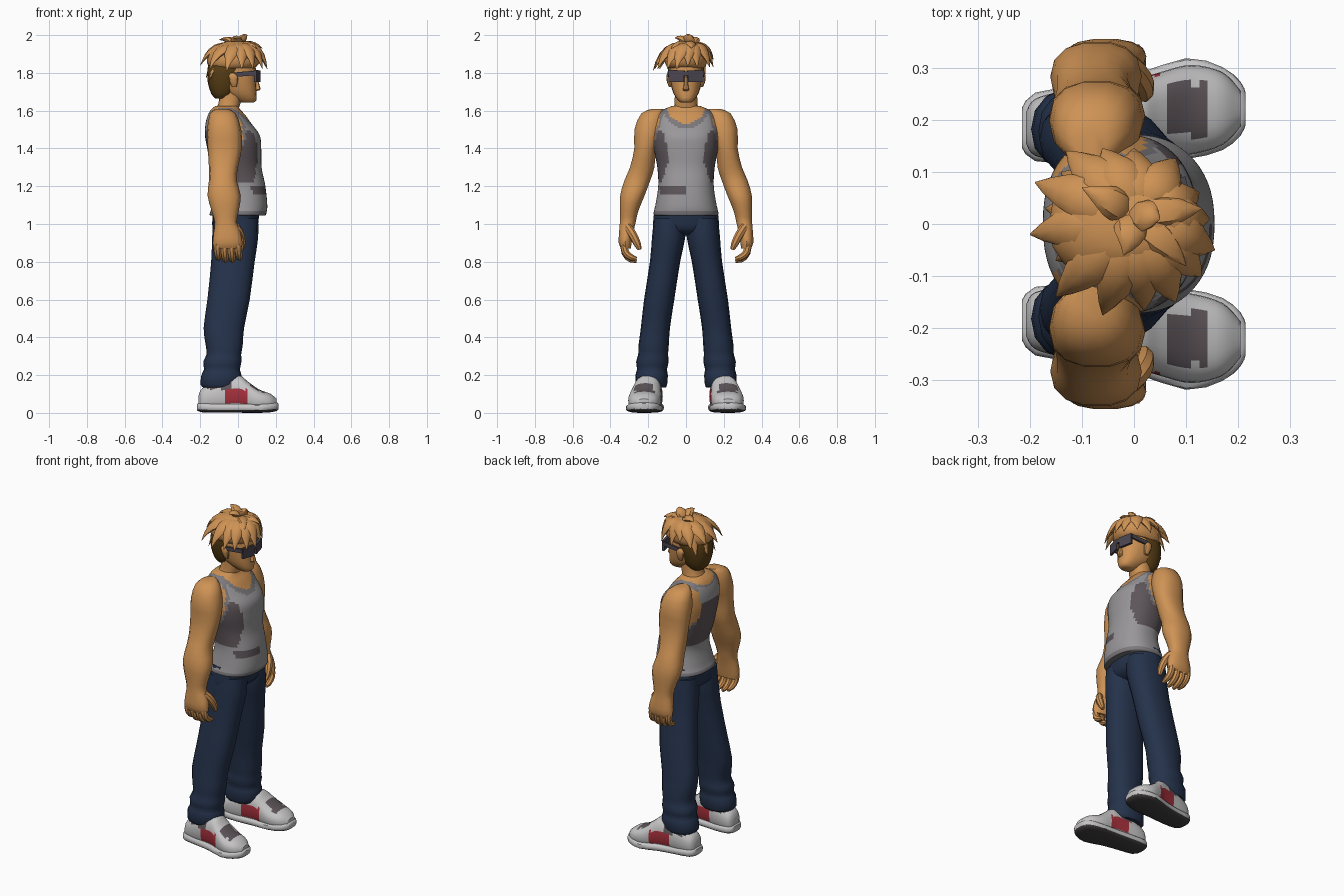
import bpy, bmesh, math
from mathutils import Vector

default_cube = bpy.data.objects.get("Cube")
if default_cube:
    bpy.data.objects.remove(default_cube, do_unlink=True)


def make_material(name, rgb):
    mat = bpy.data.materials.new(name)
    mat.use_nodes = True
    colour = (*rgb, 1)
    mat.diffuse_color = colour
    bsdf = mat.node_tree.nodes["Principled BSDF"]
    bsdf.inputs["Base Color"].default_value = colour
    bsdf.inputs["Roughness"].default_value = 0.9
    return mat


skin = make_material("tan skin and hair", (.62, .29, .09))
nape = make_material("dark brown hair", (.10, .05, .008))
cloth = make_material("light grey cloth", (.32, .31, .32))
shade = make_material("dark grey cloth", (.11, .09, .10))
trim = make_material("mid grey trim", (.20, .19, .20))
denim = make_material("navy denim", (.018, .032, .07))
white = make_material("pale shoe", (.56, .55, .55))
red = make_material("red shoe panel", (.38, .03, .045))
rubber = make_material("dark rubber", (.055, .05, .052))
lens = make_material("sunglasses grey", (.07, .06, .08))


def finish(name, bm, mats, rule=None, angle=40):
    """Turn a bmesh into a shaded object; rule picks the material of a face."""
    bmesh.ops.recalc_face_normals(bm, faces=bm.faces)
    if rule:
        for f in bm.faces:
            f.material_index = mats.index(rule(f.calc_center_median(), f.normal))
    mesh = bpy.data.meshes.new(name)
    bm.to_mesh(mesh)
    bm.free()
    for m in mats:
        mesh.materials.append(m)
    obj = bpy.data.objects.new(name, mesh)
    bpy.context.collection.objects.link(obj)
    bpy.ops.object.select_all(action="DESELECT")
    obj.select_set(True)
    bpy.context.view_layer.objects.active = obj
    bpy.ops.object.shade_smooth_by_angle(angle=math.radians(angle))
    return obj


def skin_rings(bm, rings):
    """Bridge rings of points and close both ends."""
    rows = [[bm.verts.new(p) for p in ring] for ring in rings]
    n = len(rows[0])
    for a, b in zip(rows, rows[1:]):
        for i in range(n):
            j = (i + 1) % n
            bm.faces.new((a[i], a[j], b[j], b[i]))
    bm.faces.new(rows[0])
    bm.faces.new(rows[-1])


def smooth_rows(rows, steps):
    """Catmull-Rom interpolation between the rows."""
    rows = [Vector(r) for r in rows]
    out = []
    for i in range(len(rows) - 1):
        a, b, c, d = rows[max(i - 1, 0)], rows[i], rows[i + 1], rows[min(i + 2, len(rows) - 1)]
        for k in range(steps):
            t = k / steps
            out.append((2 * b + (c - a) * t + (2 * a - 5 * b + 4 * c - d) * t * t
                        + (3 * b - a - 3 * c + d) * t ** 3) / 2)
    return out + [rows[-1]]


def loft(name, rows, mats, rule=None, side=1, axis="z", n=16, steps=2, power=2.3):
    """Rows are (position on axis, centre u, centre v, radius u, radius v)."""
    bm = bmesh.new()
    rings = []
    for t, cu, cv, ru, rv in smooth_rows(rows, steps):
        ring = []
        for i in range(n):
            c, s = math.cos(math.tau * i / n), math.sin(math.tau * i / n)
            u = cu + ru * math.copysign(abs(c) ** (2 / power), c)
            v = cv + rv * math.copysign(abs(s) ** (2 / power), s)
            x, y, z = (u, v, t) if axis == "z" else (t, u, v)
            ring.append((x, y * side, z))
        rings.append(ring)
    skin_rings(bm, rings)
    return finish(name, bm, mats, rule)


def add_strand(bm, points, width, depth, profile, centre):
    """Curved tapering strand, flattened towards the centre point."""
    a, b, c = map(Vector, points)
    rings = []
    last = len(profile) - 1
    for k, size in enumerate(profile):
        t = k / last
        p = a * (1 - t) ** 2 + b * 2 * t * (1 - t) + c * t * t
        tangent = ((b - a) * (1 - t) + (c - b) * t).normalized()
        across = tangent.cross(p - Vector(centre)).normalized()
        out = across.cross(tangent)
        rings.append([p + across * width * size * math.cos(math.tau * i / 8)
                      + out * depth * size * math.sin(math.tau * i / 8) for i in range(8)])
    skin_rings(bm, rings)


def add_box(bm, start, end, height, thick):
    """Upright slab running between two points."""
    a, b = Vector(start), Vector(end)
    out = (b - a).cross(Vector((0, 0, 1))).normalized() * thick / 2
    up = Vector((0, 0, height / 2))
    skin_rings(bm, [[p - out - up, p + out - up, p + out + up, p - out + up] for p in (a, b)])


# Tank top with bare neck opening, armholes and dark side panels
def shirt_rule(c, nrm):
    y = abs(c.y)
    depth = .045 + .055 * min(max((c.x + .1) / .08, 0), 1)
    neck = math.hypot(y / .1, (1.63 - c.z) / depth)
    arm = math.hypot((c.x + .075) / .1, (c.z - 1.48) / .12) if y > .09 else 9
    if neck < 1 or arm < 1:
        return skin
    if neck < 1.22 or arm < 1.15 or c.z < 1.065:
        return trim
    if 1.22 < c.z < 1.5:
        if c.x < .02 and (y < .12 or c.z < 1.4):
            return shade
        if c.x >= .02 and y > .085 + .3 * abs(c.z - 1.36):
            return shade
    if 1.15 < c.z < 1.2 and -.14 < c.y < .01 and c.x > 0:
        return shade
    return cloth


torso_rows = [(1.045, 0, 0, .145, .165), (1.055, 0, 0, .15, .172), (1.1, .01, 0, .145, .162),
              (1.2, .015, 0, .13, .147), (1.3, -.01, 0, .135, .152), (1.4, -.02, 0, .143, .17),
              (1.47, -.03, 0, .145, .172), (1.53, -.05, 0, .122, .166), (1.575, -.06, 0, .1, .15),
              (1.605, -.065, 0, .078, .12), (1.625, -.06, 0, .06, .075)]
loft("tank_top", torso_rows, [cloth, shade, trim, skin], shirt_rule, n=56, steps=5)

# Jeans
loft("jeans_hips", [(.94, -.018, 0, .06, .1), (.96, -.018, 0, .105, .165), (1.0, -.015, 0, .122, .175),
                    (1.09, -.008, 0, .122, .165)], [denim], n=20)
leg_rows = [(.135, -.095, .182, .09, .075), (.15, -.093, .182, .105, .082), (.2, -.088, .182, .106, .086),
            (.23, -.085, .18, .095, .079), (.27, -.083, .178, .101, .086), (.31, -.075, .174, .092, .079),
            (.36, -.073, .171, .098, .08), (.45, -.075, .162, .107, .077), (.6, -.05, .142, .112, .08),
            (.8, -.027, .111, .115, .08), (.93, -.015, .092, .122, .088), (1.03, -.012, .088, .118, .082)]

# Arms and palms
arm_rows = [(1.61, -.085, .15, .03, .03), (1.585, -.08, .178, .068, .06), (1.5, -.073, .198, .09, .077),
            (1.4, -.07, .215, .09, .06), (1.3, -.077, .232, .077, .066), (1.23, -.08, .258, .074, .07),
            (1.15, -.073, .284, .088, .066), (1.07, -.068, .301, .072, .05), (1.01, -.065, .308, .058, .043),
            (.96, -.058, .316, .07, .039), (.9, -.055, .322, .079, .035), (.87, -.055, .318, .072, .026)]

# Shoes run from heel to toe
shoe_rows = [(-.208, .185, .06, .03, .035), (-.19, .186, .07, .055, .06), (-.13, .19, .085, .067, .08),
             (-.05, .197, .098, .07, .095), (.01, .205, .1, .074, .098), (.05, .212, .085, .08, .083),
             (.11, .22, .065, .086, .06), (.17, .222, .055, .07, .047), (.205, .222, .045, .035, .03)]
sole_rows = [(-.216, .185, .03, .038, .018), (-.19, .187, .03, .066, .027), (-.1, .192, .027, .075, .026),
             (0, .205, .027, .082, .026), (.1, .222, .026, .097, .026), (.17, .222, .03, .08, .027),
             (.205, .222, .033, .052, .022), (.215, .222, .035, .03, .014)]


def shoe_rule(c, nrm):
    middle = abs(abs(c.y) - .22)
    if -.06 < c.x < .05 and .045 < c.z < .125 and abs(nrm.y) > .6:
        return red
    if .065 < c.x < .145 and middle < .05 and nrm.z > .5:
        return shade
    if -.17 < c.x < -.03 and c.z > .125:
        return shade
    return white


def sole_rule(c, nrm):
    return rubber if nrm.z < -.4 else white


for label, side in (("left", 1), ("right", -1)):
    loft(label + "_jeans_leg", leg_rows, [denim], side=side, n=16)
    loft(label + "_arm", arm_rows, [skin], side=side, n=14)
    loft(label + "_shoe", shoe_rows, [white, shade, red], shoe_rule, side, "x", 28, 4, 2.4)
    loft(label + "_sole", sole_rows, [white, rubber], sole_rule, side, "x", 20, 2, 3)

    # Curled fingers and thumb
    bm = bmesh.new()
    blunt = [.9, 1, 1, .95, .85, .5]
    for i in range(4):
        x = -.112 + .037 * i
        drop = .012 * (i in (1, 2))
        add_strand(bm, [(x, .325 * side, .905), (x + .005, .34 * side, .83 - drop),
                        (x + .01, .262 * side, .815 - drop)], .02, .02, blunt, (x - 1, 0, .9))
    add_strand(bm, [(-.01, .31 * side, .985), (.028, .275 * side, .94), (.02, .245 * side, .865)],
               .023, .021, blunt, (-1, 0, .9))
    finish(label + "_fingers", bm, [skin])

    # Ear
    loft(label + "_ear", [(1.725, -.02, .082, .012, .008), (1.75, -.022, .088, .02, .013),
                          (1.785, -.026, .09, .024, .015), (1.8, -.026, .088, .012, .008)],
         [skin], side=side, n=10)

# Neck, head and nose
loft("neck", [(1.54, -.065, 0, .07, .09), (1.6, -.06, 0, .062, .07), (1.64, -.045, 0, .058, .06),
              (1.72, -.035, 0, .06, .06)], [skin])
loft("head", [(1.642, .05, 0, .03, .026), (1.655, .042, 0, .055, .042), (1.69, .012, 0, .086, .066),
              (1.74, -.012, 0, .108, .08), (1.79, -.024, 0, .119, .087), (1.85, -.025, 0, .115, .085),
              (1.91, -.03, 0, .08, .06)], [skin], n=20)
loft("nose", [(1.705, .09, 0, .012, .012), (1.712, .1, 0, .019, .016), (1.735, .098, 0, .016, .012),
              (1.785, .09, 0, .01, .008)], [skin], n=8)

# Sunglasses
bm = bmesh.new()
for s in (1, -1):
    add_box(bm, (.112, .01 * s, 1.782), (.092, .09 * s, 1.784), .062, .014)
    add_box(bm, (.092, .09 * s, 1.8), (-.02, .094 * s, 1.79), .024, .01)
add_box(bm, (.112, -.012, 1.797), (.112, .012, 1.797), .022, .012)
finish("sunglasses", bm, [lens], angle=25)

# Short dark hair at the nape and temples
loft("nape_hair", [(1.665, -.085, 0, .035, .045), (1.69, -.08, 0, .062, .066), (1.75, -.072, 0, .088, .086),
                   (1.82, -.062, 0, .1, .097), (1.87, -.05, 0, .1, .09)], [nape], n=18)

# Spiky hair: a rounded crown with locks sweeping out from it
loft("hair_crown", [(1.825, -.03, 0, .115, .095), (1.85, -.025, 0, .138, .112), (1.9, -.02, 0, .138, .11),
                    (1.94, -.015, 0, .11, .088), (1.965, -.01, 0, .055, .045)], [skin], n=18)
tips = [(-.2, -.02, 1.84), (-.19, .08, 1.86), (-.13, .14, 1.84), (-.15, -.14, 1.82), (-.06, -.175, 1.81),
        (.02, -.165, 1.82), (.08, -.15, 1.82), (.13, -.1, 1.82), (.155, -.05, 1.82), (.145, .01, 1.835),
        (.125, .06, 1.83), (.08, .125, 1.83), (0, .145, 1.83), (-.06, .145, 1.87), (-.17, .03, 1.77),
        (-.15, -.07, 1.76), (-.14, .1, 1.78)]
root = Vector((.02, .02, 1.935))
taper = [.5, .85, 1, .95, .7, .38, .03]
bm = bmesh.new()
for tip in map(Vector, tips):
    mid = root.lerp(tip, .72)
    mid.z = 1.965
    add_strand(bm, [root, mid, tip], .045, .022, taper, (-.02, 0, 1.8))
for tip in ((.05, .01, 2.0), (-.02, -.06, 1.985), (.13, .03, 1.93), (.1, -.08, 1.93), (-.1, .07, 1.975)):
    tip = Vector(tip)
    mid = root.lerp(tip, .5) + Vector((0, 0, .035))
    add_strand(bm, [root - Vector((.03, 0, 0)), mid, tip], .032, .02, taper, (-.02, 0, 1.8))
finish("hair_locks", bm, [skin])
